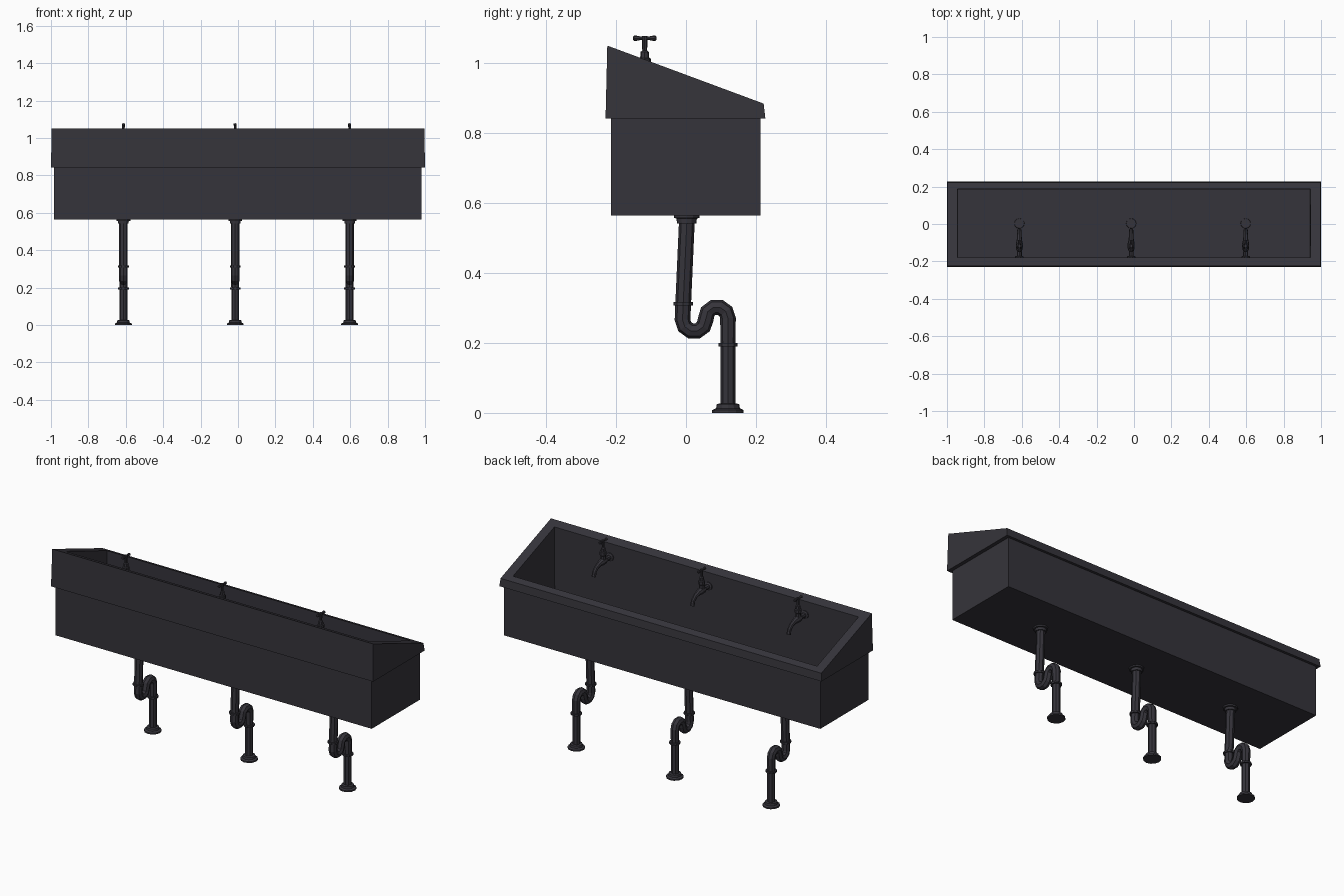
import bpy, bmesh, math
from mathutils import Vector

mat = bpy.data.materials.new("dark_metal")
mat.diffuse_color = (0.036, 0.034, 0.043, 1)


def finish(bm, name):
    bmesh.ops.recalc_face_normals(bm, faces=bm.faces)
    me = bpy.data.meshes.new(name)
    bm.to_mesh(me)
    bm.free()
    me.materials.append(mat)
    ob = bpy.data.objects.new(name, me)
    bpy.context.collection.objects.link(ob)
    return ob


def stack(bm, rings, cap=True):
    """Bridge successive vertex rings and close both ends."""
    rings = [[bm.verts.new(p) for p in r] for r in rings]
    n = len(rings[0])
    for a, b in zip(rings, rings[1:]):
        for i in range(n):
            j = (i + 1) % n
            bm.faces.new((a[i], a[j], b[j], b[i]))
    bm.faces.new(rings[0][::-1])
    bm.faces.new(rings[-1])


def tube(name, x, path, sides=8):
    """Faceted tube through (y, z, radius) points in the plane at x."""
    pts = [Vector((x, y, z)) for y, z, r in path]
    rings = []
    for i, (p, (_, _, r)) in enumerate(zip(pts, path)):
        t = (pts[min(i + 1, len(pts) - 1)] - pts[max(i - 1, 0)]).normalized()
        ux = Vector((1, 0, 0))
        un = t.cross(ux)
        rings.append([p + r * (math.cos(a) * ux + math.sin(a) * un)
                      for a in (2 * math.pi * k / sides for k in range(sides))])
    bm = bmesh.new()
    stack(bm, rings)
    return finish(bm, name)


def arc(cy, cz, rad, a0, a1, n, r):
    return [(cy + rad * math.cos(math.radians(a0 + (a1 - a0) * i / n)),
             cz + rad * math.sin(math.radians(a0 + (a1 - a0) * i / n)), r)
            for i in range(n + 1)]


def slope(y):
    return 1.05 - 0.371 * (y + 0.225)


def rect(x0, x1, y0, y1, z):
    h = z if callable(z) else (lambda y: z)
    return [(x0, y0, h(y0)), (x1, y0, h(y0)), (x1, y1, h(y1)), (x0, y1, h(y1))]


# Trough: lower box, overhanging sloped rim, hollow interior
bm = bmesh.new()
stack(bm, [
    rect(-0.983, 0.98, -0.214, 0.213, 0.565),
    rect(-0.983, 0.98, -0.214, 0.213, 0.841),
    rect(-1.0, 1.0, -0.23, 0.227, 0.841),
    rect(-0.996, 0.996, -0.225, 0.222, slope),
    rect(-0.945, 0.943, -0.18, 0.187, slope),
    rect(-0.941, 0.939, -0.178, 0.185, 0.60),
])
finish(bm, "trough")

for i, x in enumerate((-0.613, -0.015, 0.597), 1):
    R = 0.0225
    # Drain pipe with S-shaped trap
    tube(f"drain_pipe_{i}", x,
         [(0.003, 0.56, R), (-0.008, 0.312, R)]
         + arc(0.023, 0.266, 0.033, 180, 360, 5, R)
         + arc(0.088, 0.271, 0.032, 180, 0, 5, R)[1:]
         + [(0.12, 0.195, R * 0.93), (0.12, 0.01, R * 0.93)])
    # Pipe flanges and collars
    tube(f"top_flange_{i}", x, [(0.002, 0.566, 0.037), (0.002, 0.557, 0.037),
                                (0.002, 0.556, 0.029), (0.002, 0.542, 0.028)], 12)
    tube(f"upper_collar_{i}", x, [(-0.008, 0.317, 0.029), (-0.008, 0.307, 0.029)], 10)
    tube(f"lower_collar_{i}", x, [(0.12, 0.2, 0.029), (0.12, 0.19, 0.029)], 10)
    tube(f"floor_flange_{i}", x, [(0.12, 0, 0.045), (0.12, 0.008, 0.045), (0.12, 0.013, 0.034),
                                  (0.12, 0.025, 0.032), (0.12, 0.027, 0.024)], 12)
    # Drain ring inside the trough
    tube(f"drain_ring_{i}", x, [(0.003, 0.598, 0.028), (0.003, 0.604, 0.026),
                                (0.003, 0.6045, 0.02), (0.003, 0.601, 0.019)], 12)
    # Tap: wall plate, tapering body and curved spout
    tube(f"tap_plate_{i}", x, [(-0.182, 0.958, 0.023), (-0.174, 0.958, 0.023),
                               (-0.171, 0.958, 0.016)], 10)
    tube(f"tap_spout_{i}", x, [(-0.178, 0.958, 0.013), (-0.145, 0.958, 0.013),
                               (-0.13, 0.958, 0.019), (-0.105, 0.957, 0.019),
                               (-0.085, 0.954, 0.014), (-0.06, 0.945, 0.012),
                               (-0.042, 0.928, 0.011), (-0.034, 0.902, 0.012)])
    # Tap: valve stem
    tube(f"tap_stem_{i}", x, [(-0.118, 0.955, 0.016), (-0.118, 0.99, 0.014),
                              (-0.118, 0.994, 0.018), (-0.118, 1.012, 0.018),
                              (-0.118, 1.015, 0.013), (-0.118, 1.032, 0.012),
                              (-0.118, 1.036, 0.007), (-0.118, 1.077, 0.008)])
    # Tap: handle bar with flared ends
    tube(f"tap_handle_{i}", x, [(-0.151, 1.071, 0.005), (-0.148, 1.071, 0.008),
                                (-0.139, 1.071, 0.007), (-0.129, 1.071, 0.005),
                                (-0.107, 1.071, 0.005), (-0.097, 1.071, 0.007),
                                (-0.088, 1.071, 0.008), (-0.085, 1.071, 0.005)])
